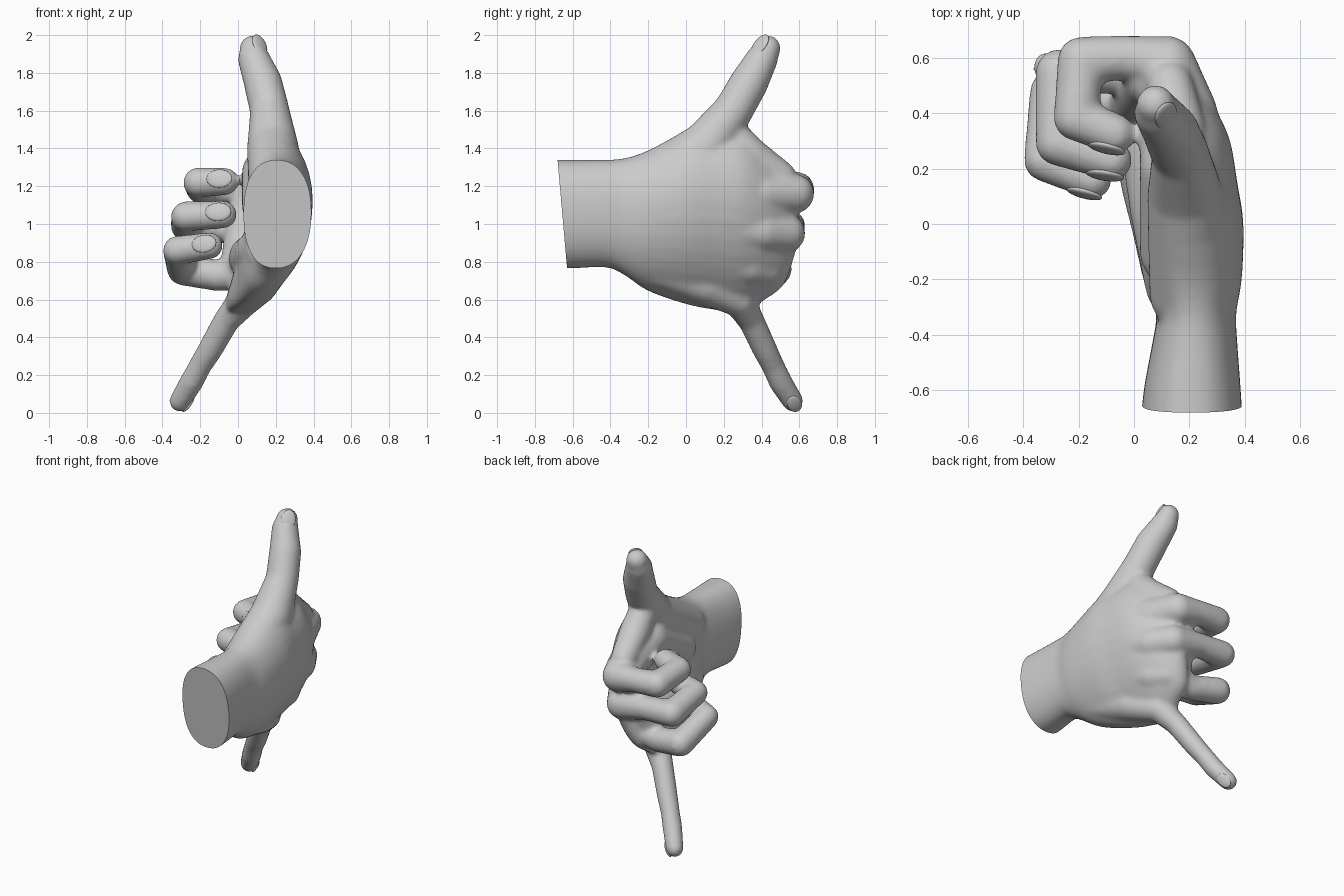
import bpy, bmesh, math
from mathutils import Vector, Matrix

if "Cube" in bpy.data.objects:
    bpy.data.objects.remove(bpy.data.objects["Cube"])

# Limbs: joint centres and radii (x, y, z, r), from inside the palm to the tip
LIMBS = {
    "thumb": [(.195, -.25, 1.19, .14), (.185, .10, 1.40, .138), (.168, .25, 1.60, .105),
              (.132, .335, 1.75, .102), (.085, .40, 1.87, .086), (.078, .432, 1.93, .07)],
    "index": [(.27, 0, 1.13, .10), (.19, .40, 1.16, .112), (.12, .575, 1.16, .104),
              (-.03, .60, 1.18, .08), (-.19, .59, 1.19, .086), (-.21, .38, 1.22, .080),
              (-.07, .325, 1.225, .074)],
    "middle": [(.28, 0, 1.0, .10), (.19, .40, .96, .110), (.12, .53, .95, .102),
               (-.08, .55, .98, .08), (-.27, .545, .99, .086), (-.275, .29, 1.04, .080),
               (-.08, .23, 1.05, .074)],
    "ring": [(.22, 0, .87, .10), (.12, .33, .78, .108), (.07, .42, .765, .10),
             (-.10, .445, .725, .082), (-.29, .475, .76, .086), (-.32, .23, .86, .078),
             (-.15, .16, .885, .071)],
    "little": [(.17, -.15, .76, .10), (.10, .10, .68, .11), (.03, .28, .595, .087),
               (-.06, .345, .49, .07), (-.15, .42, .33, .066), (-.20, .46, .25, .061),
               (-.245, .50, .165, .063), (-.308, .565, .062, .057)],
}
# Soft fills: finger web, thumb pad, thumb web and little finger pad
FILLS = [
    [(.05, .52, 1.15, .085), (.02, .47, .95, .09), (-.01, .42, .78, .085)],
    [(.15, -.1, 1.1, .13), (.155, .2, 1.27, .135), (.14, .40, 1.21, .12)],
    [(.165, .235, 1.48, .09), (.16, .34, 1.36, .10), (.13, .50, 1.25, .085)],
    [(.16, -.22, .85, .12), (.11, .05, .84, .125), (.07, .3, .82, .12)],
]
# Outward directions of the nails
NAILS = {"thumb": (.65, -.75, .2), "index": (.1, -1, .25), "middle": (.1, -1, .25),
         "ring": (.1, -1, .25), "little": (1, 0, 0)}
# Palm and wrist: y, z bottom, z top, x centre, x at top, x at bottom, half thickness
PALM = [(-.76, .765, 1.34, .208, .205, .20, .187), (-.60, .765, 1.34, .21, .205, .20, .175),
        (-.42, .77, 1.34, .22, .21, .20, .152), (-.32, .725, 1.35, .225, .21, .18, .143),
        (-.20, .645, 1.39, .22, .20, .12, .165), (0, .575, 1.49, .22, .18, .05, .168),
        (.15, .545, 1.50, .205, .17, 0, .157), (.30, .53, 1.48, .195, .17, -.03, .137),
        (.42, .60, 1.385, .165, .15, 0, .115), (.52, .68, 1.32, .12, .12, .02, .09),
        (.58, .85, 1.24, .11, .11, .08, .05)]


def catmull(rows, steps):
    out = []
    for i in range(len(rows) - 1):
        q = [rows[max(0, min(len(rows) - 1, i + k))] for k in (-1, 0, 1, 2)]
        for s in range(steps):
            t = s / steps
            out.append([.5 * (2 * b + (c - a) * t + (2 * a - 5 * b + 4 * c - d) * t * t
                              + (3 * b - a - 3 * c + d) * t ** 3) for a, b, c, d in zip(*q)])
    return out + [list(rows[-1])]


def loft_palm(bm, n=40):
    rings = []
    for y, zb, zt, xm, xt, xb, h in catmull(PALM, 4):
        ring = []
        for k in range(n):
            a = 2 * math.pi * k / n
            c, s = [math.copysign(abs(v) ** .86, v) for v in (math.cos(a), math.sin(a))]
            x = xm + (xt - xb) / 2 * c + ((xt + xb) / 2 - xm) * c * c + h * s
            ring.append(bm.verts.new((x, y, (zt + zb) / 2 + (zt - zb) / 2 * c)))
        rings.append(ring)
    for r0, r1 in zip(rings, rings[1:]):
        for k in range(n):
            j = (k + 1) % n
            bm.faces.new((r0[k], r0[j], r1[j], r1[k]))
    bm.faces.new(rings[0])
    bm.faces.new(rings[-1])


def add_limb(bm, pts):
    for x, y, z, r in pts:
        bmesh.ops.create_uvsphere(bm, u_segments=28, v_segments=18, radius=r,
                                  matrix=Matrix.Translation((x, y, z)))
    for a, b in zip(pts, pts[1:]):
        p, q = Vector(a[:3]), Vector(b[:3])
        d = q - p
        m = Matrix.Translation((p + q) / 2) @ d.to_track_quat('Z', 'Y').to_matrix().to_4x4()
        bmesh.ops.create_cone(bm, cap_ends=True, segments=28, radius1=a[3], radius2=b[3],
                              depth=d.length, matrix=m)


def make_object(name, bm):
    bmesh.ops.recalc_face_normals(bm, faces=bm.faces[:])
    me = bpy.data.meshes.new(name)
    bm.to_mesh(me)
    bm.free()
    ob = bpy.data.objects.new(name, me)
    bpy.context.collection.objects.link(ob)
    bpy.ops.object.select_all(action='DESELECT')
    bpy.context.view_layer.objects.active = ob
    ob.select_set(True)
    return ob


# Hand: palm loft and limbs fused into one skin
bm = bmesh.new()
loft_palm(bm)
for pts in list(LIMBS.values()) + FILLS:
    add_limb(bm, pts)
hand = make_object("hand", bm)
rm = hand.modifiers.new("fuse", 'REMESH')
rm.mode = 'VOXEL'
rm.voxel_size = .013
sm = hand.modifiers.new("soften", 'SMOOTH')
sm.factor = .5
sm.iterations = 14
for name in ("fuse", "soften"):
    bpy.ops.object.modifier_apply(modifier=name)

# Flat, slightly slanted wrist cut
bm = bmesh.new()
bm.from_mesh(hand.data)
res = bmesh.ops.bisect_plane(bm, geom=bm.verts[:] + bm.edges[:] + bm.faces[:],
                             plane_co=(0, -.68, 1.34), plane_no=Vector((0, -.57, -.05)).normalized(),
                             clear_outer=True)
rim = [e for e in res["geom_cut"] if isinstance(e, bmesh.types.BMEdge) and e.is_valid]
bmesh.ops.holes_fill(bm, edges=rim, sides=0)
bmesh.ops.recalc_face_normals(bm, faces=bm.faces[:])
bm.to_mesh(hand.data)
bm.free()
bpy.ops.object.shade_smooth_by_angle(angle=math.radians(45))

# Nails: flattened shells set into each fingertip
for finger, out in NAILS.items():
    a, b = LIMBS[finger][-2:]
    p, r = Vector(b[:3]), b[3]
    d = (p - Vector(a[:3])).normalized()
    n = Vector(out)
    n = (n - d * n.dot(d)).normalized()
    d = (d - n * .15).normalized()          # tip of the nail dips with the finger
    n = (n - d * n.dot(d)).normalized()
    rot = Matrix((d, n.cross(d), n)).transposed().to_4x4()
    m = (Matrix.Translation(p + n * r * .80 - d * r * .22) @ rot
         @ Matrix.Diagonal((r * .95, r * .68, r * .22, 1)))
    bm = bmesh.new()
    bmesh.ops.create_uvsphere(bm, u_segments=24, v_segments=14, radius=1, matrix=m)
    make_object(finger + "_nail", bm)
    bpy.ops.object.shade_smooth_by_angle(angle=math.radians(60))
